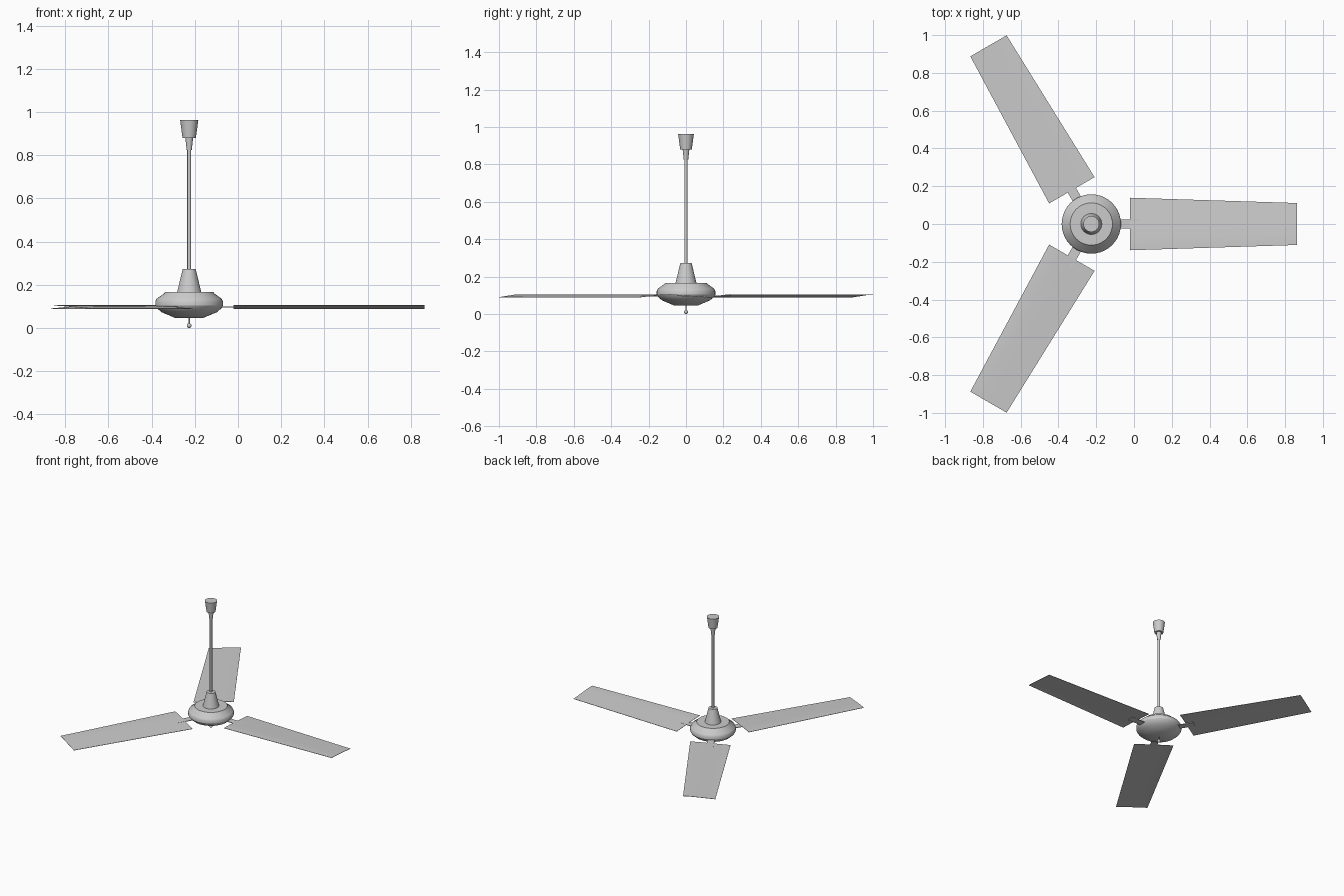
import bpy, bmesh, math
from mathutils import Matrix

if "Cube" in bpy.data.objects:
    bpy.data.objects.remove(bpy.data.objects["Cube"])

CX = -0.226  # fan axis position along x


def finish(name, bm, angle=30):
    bmesh.ops.recalc_face_normals(bm, faces=bm.faces)
    me = bpy.data.meshes.new(name)
    bm.to_mesh(me)
    bm.free()
    ob = bpy.data.objects.new(name, me)
    bpy.context.collection.objects.link(ob)
    bpy.ops.object.select_all(action='DESELECT')
    ob.select_set(True)
    bpy.context.view_layer.objects.active = ob
    bpy.ops.object.shade_smooth_by_angle(angle=math.radians(angle))
    return ob


def lathe(name, profile, n=32):
    """Revolve (radius, z) points about the fan axis; cap open ends."""
    bm = bmesh.new()
    rings = []
    for r, z in profile:
        rings.append([bm.verts.new((CX + r * math.cos(2 * math.pi * i / n),
                                    r * math.sin(2 * math.pi * i / n), z)) for i in range(n)])
    for a, b in zip(rings, rings[1:]):
        for i in range(n):
            j = (i + 1) % n
            bm.faces.new((a[i], a[j], b[j], b[i]))
    bm.faces.new(rings[0])
    bm.faces.new(rings[-1])
    return finish(name, bm)


# Hanging parts
lathe("ceiling_canopy", [(0.031, 0.88), (0.042, 0.962)])
lathe("canopy_collar", [(0.012, 0.825), (0.018, 0.88)], 24)
lathe("down_rod", [(0.009, 0.26), (0.009, 0.89)], 16)
lathe("rod_cover", [(0.057, 0.162), (0.030, 0.273)])

# Motor housing
lathe("motor_housing", [(0.066, 0.047), (0.128, 0.073), (0.150, 0.092), (0.157, 0.104),
                        (0.157, 0.122), (0.150, 0.136), (0.116, 0.160), (0.112, 0.167)], 40)

# Pull knob under the housing
lathe("knob_stem", [(0.004, 0.015), (0.004, 0.05)], 12)
bm = bmesh.new()
bmesh.ops.create_uvsphere(bm, u_segments=16, v_segments=10, radius=0.011,
                          matrix=Matrix.Translation((CX, 0, 0.011)))
finish("pull_knob", bm, 60)

# Blade section: (fraction of half width, z), lightly cambered and tilted
SECTION = [(-1, 0.105), (-0.75, 0.1055), (-0.45, 0.1035), (0, 0.0995), (0.5, 0.095), (1, 0.0905)]
THICK = 0.002

for k in range(3):
    turn = Matrix.Translation((CX, 0, 0)) @ Matrix.Rotation(k * 2 * math.pi / 3, 4, 'Z')

    # Tapered blade
    bm = bmesh.new()
    ends = []
    for r, half in ((0.206, 0.139), (1.089, 0.111)):
        loop = [(f, z) for f, z in SECTION] + [(f, z - THICK) for f, z in reversed(SECTION)]
        ends.append([bm.verts.new(turn @ Matrix.Translation((r, f * half, z)).translation)
                     for f, z in loop])
    n = len(ends[0])
    for i in range(n):
        j = (i + 1) % n
        bm.faces.new((ends[0][i], ends[0][j], ends[1][j], ends[1][i]))
    bm.faces.new(ends[0])
    bm.faces.new(ends[1])
    finish(f"blade_{k + 1}", bm)

    # Flat bracket joining blade to housing
    bm = bmesh.new()
    bmesh.ops.create_cube(bm, size=1, matrix=turn @ Matrix.Translation((0.19, 0, 0.0965))
                          @ Matrix.Diagonal((0.14, 0.05, 0.004, 1)))
    finish(f"blade_bracket_{k + 1}", bm)
